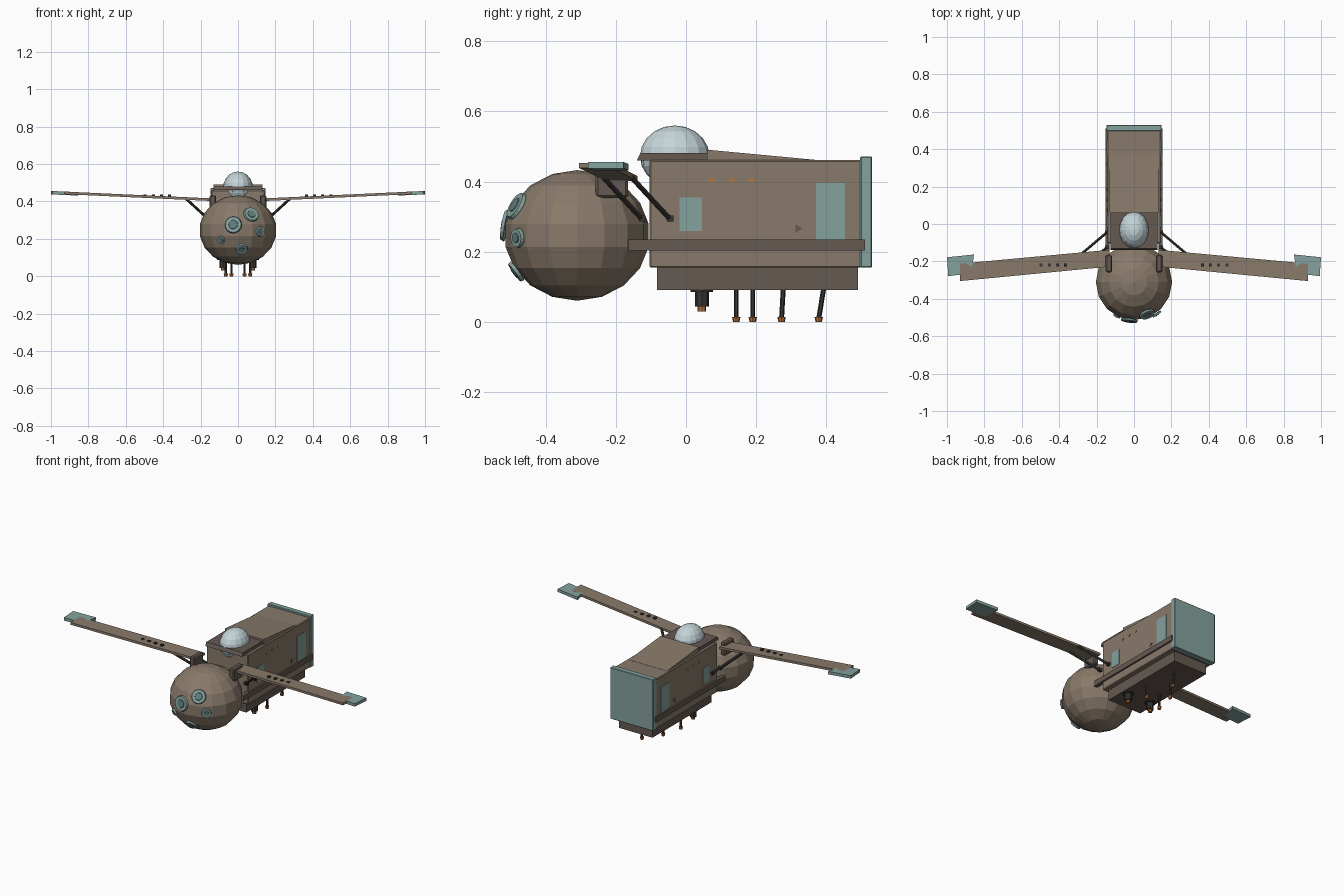
import bpy, bmesh, math
from mathutils import Vector, Matrix

if "Cube" in bpy.data.objects:
    bpy.data.objects.remove(bpy.data.objects["Cube"])

def material(name, rgb):
    m = bpy.data.materials.new(name)
    m.diffuse_color = (*rgb, 1)
    m.use_nodes = True
    m.node_tree.nodes["Principled BSDF"].inputs["Base Color"].default_value = m.diffuse_color
    return m

HULL = material("hull_brown", (0.25, 0.195, 0.145))
TRIM = material("dark_brown", (0.13, 0.10, 0.085))
DARK = material("near_black", (0.04, 0.037, 0.033))
TEAL = material("teal", (0.23, 0.36, 0.34))
DEEP = material("deep_teal", (0.12, 0.21, 0.20))
GLASS = material("glass", (0.55, 0.66, 0.69))
ORANGE = material("orange", (0.48, 0.17, 0.045))

def finish(bm, name, mat, bevel=0):
    bmesh.ops.recalc_face_normals(bm, faces=bm.faces)
    me = bpy.data.meshes.new(name)
    bm.to_mesh(me)
    bm.free()
    ob = bpy.data.objects.new(name, me)
    bpy.context.collection.objects.link(ob)
    me.materials.append(mat)
    if bevel:
        b = ob.modifiers.new("bevel", 'BEVEL')
        b.width, b.segments = bevel, 1
    return ob

def box(name, x, y, z, mat, bevel=0):
    bm = bmesh.new()
    lo, hi = Vector((x[0], y[0], z[0])), Vector((x[1], y[1], z[1]))
    size = Vector([abs(c) for c in hi - lo])
    bmesh.ops.create_cube(bm, size=1, matrix=Matrix.Translation((lo + hi) / 2) @ Matrix.Diagonal((*size, 1)))
    return finish(bm, name, mat, bevel)

def prism(name, pts, offset, mat):
    """Extrude a planar polygon along an offset vector."""
    bm = bmesh.new()
    f = bm.faces.new([bm.verts.new(p) for p in pts])
    r = bmesh.ops.extrude_face_region(bm, geom=[f])
    bmesh.ops.translate(bm, vec=offset, verts=[v for v in r["geom"] if isinstance(v, bmesh.types.BMVert)])
    return finish(bm, name, mat)

def rod(name, a, b, r1, mat, r2=None, seg=8):
    a, b = Vector(a), Vector(b)
    d = b - a
    bm = bmesh.new()
    mtx = Matrix.Translation((a + b) / 2) @ d.to_track_quat('Z', 'Y').to_matrix().to_4x4()
    bmesh.ops.create_cone(bm, cap_ends=True, segments=seg, radius1=r1,
                          radius2=r1 if r2 is None else r2, depth=d.length, matrix=mtx)
    return finish(bm, name, mat)

def ellipsoid(name, c, r, seg, rings, mat):
    bm = bmesh.new()
    bmesh.ops.create_uvsphere(bm, u_segments=seg, v_segments=rings, radius=1,
                              matrix=Matrix.Translation(c) @ Matrix.Diagonal((*r, 1)))
    return finish(bm, name, mat)

# Round nose pod
C, R = Vector((0, -0.31, 0.247)), Vector((0.207, 0.207, 0.186))
ellipsoid("nose_pod", C, R, 16, 9, HULL)

# Round ports laid on the nose surface
for i, (x, z, r) in enumerate([(-0.025, 0.275, 0.046), (0.07, 0.33, 0.042), (0.12, 0.24, 0.028),
                               (-0.09, 0.195, 0.021), (0.02, 0.145, 0.033)]):
    u, w = x / R.x, (z - C.z) / R.z
    p = Vector((x, C.y - R.y * math.sqrt(1 - u * u - w * w), z))
    n = Vector((u / R.x, (p.y - C.y) / R.y ** 2, w / R.z)).normalized()
    rod(f"nose_port_{i}", p - n * 0.002, p + n * 0.008, r, TEAL, r * 0.92, 16)
    rod(f"nose_port_lens_{i}", p + n * 0.007, p + n * 0.011, r * 0.55, DEEP, r * 0.5, 12)
rod("nose_belly_light", (-0.05, -0.36, 0.075), (-0.05, -0.36, 0.1), 0.016, ORANGE)

# Main hull, belly and rear plate
box("hull", (-0.143, 0.143), (-0.104, 0.50), (0.155, 0.461), HULL, 0.004)
box("belly", (-0.115, 0.115), (-0.083, 0.49), (0.092, 0.157), TRIM)
box("rear_plate", (-0.147, 0.147), (0.496, 0.53), (0.155, 0.472), TEAL, 0.003)
prism("roof_wedge", [(-0.13, 0.06, 0.455), (-0.13, 0.06, 0.491), (-0.13, 0.37, 0.462), (-0.13, 0.37, 0.455)],
      (0.26, 0, 0), HULL)

# Cockpit deck and dome
prism("cockpit_deck", [(-0.125, -0.14, 0.46), (-0.125, -0.13, 0.481), (-0.125, 0.066, 0.481), (-0.125, 0.066, 0.46)],
      (0.25, 0, 0), TRIM)
ellipsoid("cockpit_dome", (0, -0.032, 0.472), (0.08, 0.099, 0.088), 16, 10, GLASS)
box("dome_front_catch", (-0.03, 0.03), (-0.126, -0.1), (0.447, 0.462), TEAL)

for s, side in ((1, "right"), (-1, "left")):
    # Side rail, panels and markers
    box(f"side_rail_{side}", (s * 0.13, s * 0.153), (-0.165, 0.51), (0.204, 0.236), TRIM)
    box(f"front_panel_{side}", (s * 0.14, s * 0.146), (-0.018, 0.045), (0.26, 0.355), TEAL)
    box(f"rear_panel_{side}", (s * 0.14, s * 0.146), (0.37, 0.453), (0.235, 0.396), TEAL)
    for i, y in enumerate((0.075, 0.131, 0.186)):
        rod(f"side_light_{side}_{i}", (s * 0.14, y, 0.405), (s * 0.147, y, 0.405), 0.007, ORANGE)
    prism(f"side_marker_{side}", [(s * 0.14, 0.312, 0.279), (s * 0.14, 0.332, 0.267), (s * 0.14, 0.312, 0.254)],
          (s * 0.006, 0, 0), TRIM)

    # Wing, tip pad and root block
    prism(f"wing_{side}", [(s * 0.13, -0.228, 0.402), (s * 0.93, -0.305, 0.439),
                           (s * 0.93, -0.212, 0.439), (s * 0.13, -0.138, 0.402)], (0, 0, 0.014), HULL)
    prism(f"wing_tip_{side}", [(s * 0.87, -0.263, 0.432), (s * 0.993, -0.279, 0.438),
                               (s * 1.0, -0.178, 0.438), (s * 0.855, -0.163, 0.432)], (0, 0, 0.018), TEAL)
    box(f"wing_root_{side}", (s * 0.117, s * 0.152), (-0.258, -0.165), (0.353, 0.433), TRIM, 0.007)
    for i in range(4):
        x = s * (0.365 + i * 0.044)
        box(f"wing_stud_{side}_{i}", (x - 0.008, x + 0.008), (-0.226, -0.212), (0.42, 0.437), DARK)

    # Wing struts with hull mounts
    for i, y in enumerate((-0.125, -0.045)):
        rod(f"strut_{side}_{i}", (s * 0.145, y, 0.293), (s * 0.275, y - 0.11, 0.412), 0.008, DARK, seg=6)
        box(f"strut_mount_{side}_{i}", (s * 0.132, s * 0.156), (y - 0.009, y + 0.009), (0.286, 0.303), DARK)

    # Belly nozzle
    X = s * 0.08
    rod(f"nozzle_flange_{side}", (X, 0.045, 0.086), (X, 0.045, 0.094), 0.032, DARK)
    rod(f"nozzle_{side}", (X, 0.045, 0.045), (X, 0.045, 0.09), 0.02, DARK)
    rod(f"nozzle_tip_{side}", (X, 0.045, 0.03), (X, 0.045, 0.046), 0.012, ORANGE)

# Thin belly probes with orange feet
for i, (x, y, lean) in enumerate([(-0.065, 0.143, 0), (0.065, 0.19, 0), (-0.035, 0.272, 0.005), (0.035, 0.378, 0.014)]):
    rod(f"probe_{i}", (x, y, 0.01), (x, y + lean, 0.097), 0.007, DARK, seg=6)
    rod(f"probe_foot_{i}", (x, y, 0), (x, y, 0.015), 0.009, ORANGE, 0.012)
